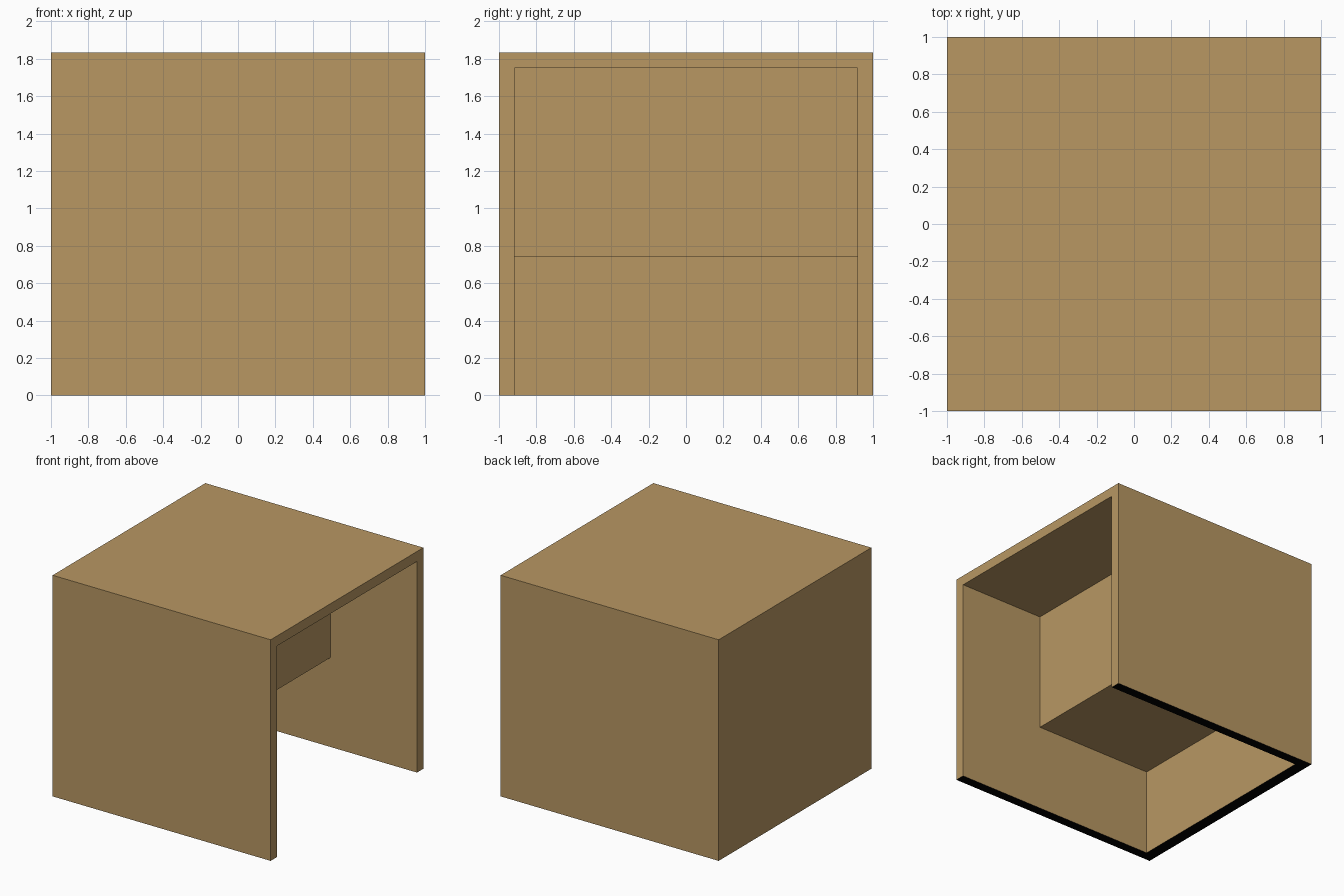
import bpy, bmesh

if "Cube" in bpy.data.objects:
    bpy.data.objects.remove(bpy.data.objects["Cube"])

H = 1.833           # overall height
WALL = 0.917        # inner face of front and back walls
CEILING = 1.75
STEP_X, STEP_Z = 0.205, 0.74   # edge of the lowered block inside
INNER_LEFT = -0.9


def material(name, rgb):
    m = bpy.data.materials.new(name)
    m.diffuse_color = (*rgb, 1)
    m.use_nodes = True
    m.node_tree.nodes["Principled BSDF"].inputs["Base Color"].default_value = m.diffuse_color
    return m


def prism(name, profile, y0, y1):
    """Extrude an x-z profile along y."""
    bm = bmesh.new()
    face = bm.faces.new([bm.verts.new((x, y0, z)) for x, z in profile])
    ext = bmesh.ops.extrude_face_region(bm, geom=[face])
    verts = [g for g in ext["geom"] if isinstance(g, bmesh.types.BMVert)]
    bmesh.ops.translate(bm, verts=verts, vec=(0, y1 - y0, 0))
    bmesh.ops.recalc_face_normals(bm, faces=bm.faces)
    me = bpy.data.meshes.new(name)
    bm.to_mesh(me)
    bm.free()
    ob = bpy.data.objects.new(name, me)
    bpy.context.collection.objects.link(ob)
    return ob


tan = material("tan", (0.479, 0.309, 0.124))
black = material("black underside", (0.0, 0.0, 0.0))

# outer block
shell = prism("stepped_shell", [(-1, 0), (1, 0), (1, H), (-1, H)], -1, 1)

# stepped cavity, open to the right and below
cavity = prism("cavity_cutter",
               [(INNER_LEFT, -0.2), (1.2, -0.2), (1.2, CEILING),
                (STEP_X, CEILING), (STEP_X, STEP_Z), (INNER_LEFT, STEP_Z)],
               -WALL, WALL)
cavity.hide_render = True

cut = shell.modifiers.new("cavity", "BOOLEAN")
cut.operation = "DIFFERENCE"
cut.solver = "EXACT"
cut.object = cavity
bpy.context.view_layer.update()
deps = bpy.context.evaluated_depsgraph_get()
mesh = bpy.data.meshes.new_from_object(shell.evaluated_get(deps))
shell.modifiers.clear()
shell.data = mesh
bpy.data.objects.remove(cavity)

# tan everywhere, black on the feet of the walls
mesh.materials.clear()
mesh.materials.append(tan)
mesh.materials.append(black)
for p in mesh.polygons:
    p.use_smooth = False
    p.material_index = 1 if p.normal.z < -0.9 and p.center.z < 0.01 else 0
